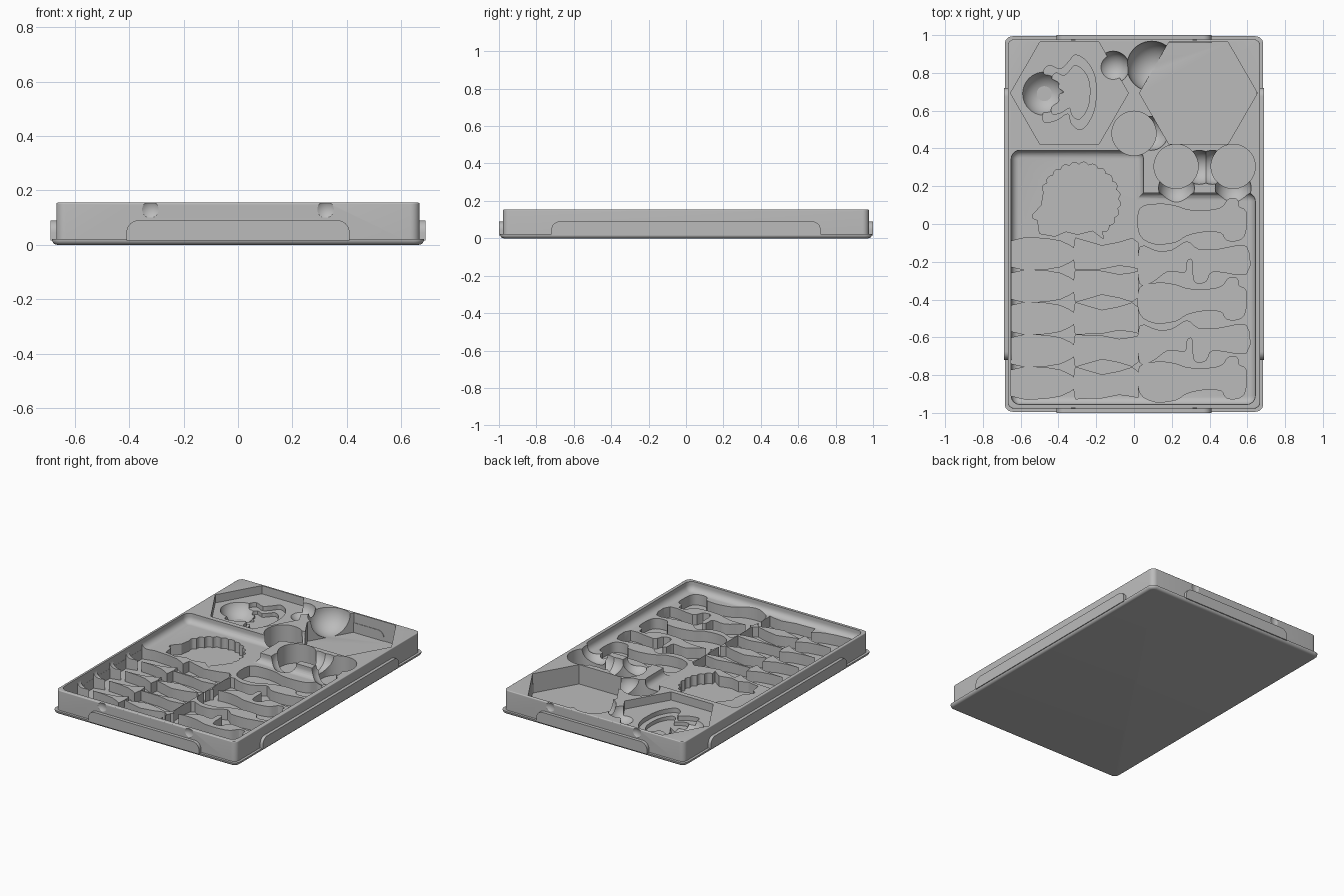
import bpy, bmesh, math
from mathutils import Vector

old = bpy.data.objects.get("Cube")
if old:
    bpy.data.objects.remove(old)

grey = bpy.data.materials.new("mid_grey")
grey.use_nodes = True
grey.diffuse_color = (0.5, 0.5, 0.5, 1)
grey.node_tree.nodes["Principled BSDF"].inputs["Base Color"].default_value = (0.5, 0.5, 0.5, 1)

TOP = 0.155      # rim height
DEEP = 0.025     # floor of the deep pockets
FLOOR = 0.095    # floor of the large recess


def make(name, bm):
    bmesh.ops.recalc_face_normals(bm, faces=bm.faces)
    mesh = bpy.data.meshes.new(name)
    bm.to_mesh(mesh)
    bm.free()
    mesh.materials.append(grey)
    ob = bpy.data.objects.new(name, mesh)
    bpy.context.collection.objects.link(ob)
    return ob


def prism(name, pts, z0, z1):
    bm = bmesh.new()
    face = bm.faces.new([bm.verts.new((x, y, z0)) for x, y in pts])
    ext = bmesh.ops.extrude_face_region(bm, geom=[face])
    verts = [v for v in ext["geom"] if isinstance(v, bmesh.types.BMVert)]
    bmesh.ops.translate(bm, verts=verts, vec=(0, 0, z1 - z0))
    return make(name, bm)


def rounded_box(name, lo, hi, corner, bottom=0, top=0):
    """Box with rounded upright edges, then rounded bottom or top edges."""
    bm = bmesh.new()
    bmesh.ops.create_cube(bm, size=1)
    for v in bm.verts:
        v.co = Vector([(lo[i] + hi[i]) / 2 + v.co[i] * (hi[i] - lo[i]) for i in range(3)])
    up = [e for e in bm.edges if abs(e.verts[0].co.z - e.verts[1].co.z) > 1e-4]
    bmesh.ops.bevel(bm, geom=up, offset=corner, segments=6, profile=0.5, affect='EDGES')
    for z, size in ((lo[2], bottom), (hi[2], top)):
        if size:
            ring = [e for e in bm.edges if all(abs(v.co.z - z) < 1e-5 for v in e.verts)]
            bmesh.ops.bevel(bm, geom=ring, offset=size, segments=6, profile=0.5, affect='EDGES')
    return make(name, bm)


def ball(x, y, z, r):
    bm = bmesh.new()
    bmesh.ops.create_uvsphere(bm, u_segments=40, v_segments=24, radius=r)
    bmesh.ops.translate(bm, verts=bm.verts, vec=(x, y, z))
    return make("cutter", bm)


def ring_points(x, y, r, n):
    return [(x + r * math.cos(math.tau * i / n), y + r * math.sin(math.tau * i / n)) for i in range(n)]


def smooth(pts, steps=4):
    """Closed smooth curve through the points."""
    out, n = [], len(pts)
    for i in range(n):
        a, b, c, d = (Vector(pts[(i + k) % n]) for k in (-1, 0, 1, 2))
        for s in range(steps):
            t = s / steps
            p = 0.5 * (2 * b + (c - a) * t + (2 * a - 5 * b + 4 * c - d) * t * t
                       + (3 * b - a - 3 * c + d) * t ** 3)
            out.append((p.x, p.y))
    return out


def carve(target, cutter):
    cutter.hide_render = True
    mod = target.modifiers.new("carve", 'BOOLEAN')
    mod.operation, mod.solver, mod.object = 'DIFFERENCE', 'EXACT', cutter
    bpy.context.view_layer.objects.active = target
    bpy.ops.object.modifier_apply(modifier=mod.name)
    bpy.data.objects.remove(cutter)


def pocket(pts, floor=DEEP):
    carve(body, prism("cutter", pts, floor, 0.25))


# Outer shell
body = rounded_box("tray_body", (-0.668, -0.978, 0.008), (0.668, 0.978, TOP), 0.035, top=0.006)
flange = rounded_box("base_flange", (-0.684, -0.994, 0), (0.684, 0.994, 0.022), 0.04, bottom=0.02)

# Raised grip plates on the four sides
grips = []
for name, half, reach, turn in (("front_grip", 0.41, 1.0, 0), ("right_grip", 0.72, 0.689, 1),
                                ("back_grip", 0.41, 1.0, 2), ("left_grip", 0.72, 0.689, 3)):
    arc = [(half - 0.045 + 0.045 * math.sin(a), 0.045 + 0.045 * math.cos(a))
           for a in (math.pi / 2 * i / 8 for i in range(9))]
    outline = [(-half, 0.016)] + [(-x, z) for x, z in reversed(arc)] + arc + [(half, 0.016)]
    grip = prism(name, outline, reach - 0.04, reach)
    angle = math.pi / 2 * turn
    for v in grip.data.vertices:
        x, z, out = v.co
        v.co = (x * math.cos(angle) + out * math.sin(angle),
                x * math.sin(angle) - out * math.cos(angle), z)
    bm = bmesh.new()
    bm.from_mesh(grip.data)
    bmesh.ops.recalc_face_normals(bm, faces=bm.faces)
    bm.to_mesh(grip.data)
    bm.free()
    grips.append(grip)

# Large stepped recess with a filleted floor
carve(body, rounded_box("cutter", (-0.65, -0.955, FLOOR), (0.05, 0.39, 0.25), 0.045, bottom=0.04))
carve(body, rounded_box("cutter", (-0.3, -0.955, FLOOR), (0.642, 0.165, 0.25), 0.045, bottom=0.04))

# Left column: five long pockets, every other one flipped
upper = [(-0.65, 0.068), (-0.57, 0.087), (-0.46, 0.08), (-0.39, 0.068), (-0.34, 0.045), (-0.318, 0.03),
         (-0.31, 0.084), (-0.25, 0.066), (-0.17, 0.043), (-0.08, 0.06), (-0.01, 0.082), (0.02, 0.06)]
lower = [(x, h if x < -0.3 else 0.072 + 0.012 * math.sin(22 * x)) for x, h in upper]
for row in range(5):
    yc, flip = -0.158 - 0.171 * row, (-1) ** row
    pts = [(x, yc + flip * h) for x, h in upper] + [(x, yc - flip * h) for x, h in reversed(lower)]
    pocket(pts)

# Right column: bone-ended pockets alternating with blunt ones
bone = [(0.03, 0.065), (0.13, 0.09), (0.22, 0.08), (0.28, 0.06), (0.37, 0.055), (0.46, 0.07),
        (0.5, 0.115), (0.545, 0.115), (0.555, 0.075), (0.592, 0.05), (0.59, -0.06), (0.555, -0.1),
        (0.49, -0.1), (0.46, -0.06), (0.37, -0.055), (0.28, -0.075), (0.22, -0.11), (0.11, -0.12),
        (0.03, -0.07)]
blunt = [(0.03, 0.07), (0.12, 0.05), (0.2, 0.055), (0.28, 0.1), (0.34, 0.06), (0.45, 0.06),
         (0.595, 0.075), (0.595, -0.07), (0.42, -0.055), (0.38, -0.11), (0.32, -0.11), (0.31, 0),
         (0.28, 0), (0.27, -0.06), (0.18, -0.055), (0.1, -0.11), (0.03, -0.12)]
for row in range(5):
    yc = 0.015 - 0.209 * row
    pocket([(x, y + yc) for x, y in smooth(blunt if row % 2 else bone, 3)])

# Scalloped pocket with a snout
scallop = []
for i in range(91):
    a = math.radians(-55 + 220 * i / 90)
    r = 1 + 0.07 * abs(math.sin(math.pi * 15 * i / 90))
    scallop.append((-0.285 + 0.2 * r * math.cos(a), 0.12 + 0.195 * r * math.sin(a)))
scallop += [(-0.49, 0.1), (-0.535, 0.05), (-0.535, 0.03), (-0.51, 0.02), (-0.5, -0.05), (-0.42, -0.065),
            (-0.36, -0.04), (-0.3, -0.055), (-0.22, -0.035), (-0.16, -0.08)]
pocket(scallop)

# Shallow and deep hexagonal pockets
pocket(ring_points(-0.342, 0.693, 0.312, 6), 0.1)
pocket(ring_points(0.341, 0.693, 0.312, 6), DEEP)

# Lobed cutout in the shallow hexagon, with a deeper centre
lobed = [(-0.345, 0.86), (-0.31, 0.895), (-0.25, 0.86), (-0.205, 0.77), (-0.205, 0.63), (-0.24, 0.54),
         (-0.285, 0.5), (-0.33, 0.53), (-0.35, 0.585), (-0.41, 0.55), (-0.475, 0.54), (-0.48, 0.59),
         (-0.43, 0.63), (-0.43, 0.68), (-0.39, 0.7), (-0.43, 0.73), (-0.43, 0.77), (-0.48, 0.8),
         (-0.45, 0.84), (-0.39, 0.82)]
pocket(smooth(lobed), 0.07)
centre = Vector((-0.32, 0.695))
pocket(smooth([centre + (Vector(p) - centre) * 0.72 for p in lobed]), 0.045)

# Round pockets
for x, y in ((0, 0.48), (0.223, 0.305), (0.525, 0.305)):
    pocket(ring_points(x, y, 0.117, 48))

# Bowl-shaped finger hollows
for x, y, z, r in ((-0.475, 0.69, 0.135, 0.12), (0.095, 0.835, TOP, 0.133), (-0.11, 0.83, TOP, 0.085),
                   (0.09, 0.48, TOP, 0.09), (0.225, 0.19, TOP, 0.095), (0.525, 0.19, TOP, 0.095),
                   (0.345, 0.3, TOP, 0.09), (0.415, 0.3, TOP, 0.09)):
    carve(body, ball(x, y, z, r))

# Latch dimples on the front and back walls
for sx in (-1, 1):
    for sy in (-1, 1):
        carve(body, ball(0.322 * sx, 1.02 * sy, 0.13, 0.052))

# Shading
bpy.ops.object.select_all(action='DESELECT')
for ob in [body, flange] + grips:
    ob.select_set(True)
bpy.context.view_layer.objects.active = body
bpy.ops.object.shade_smooth_by_angle(angle=math.radians(30))
